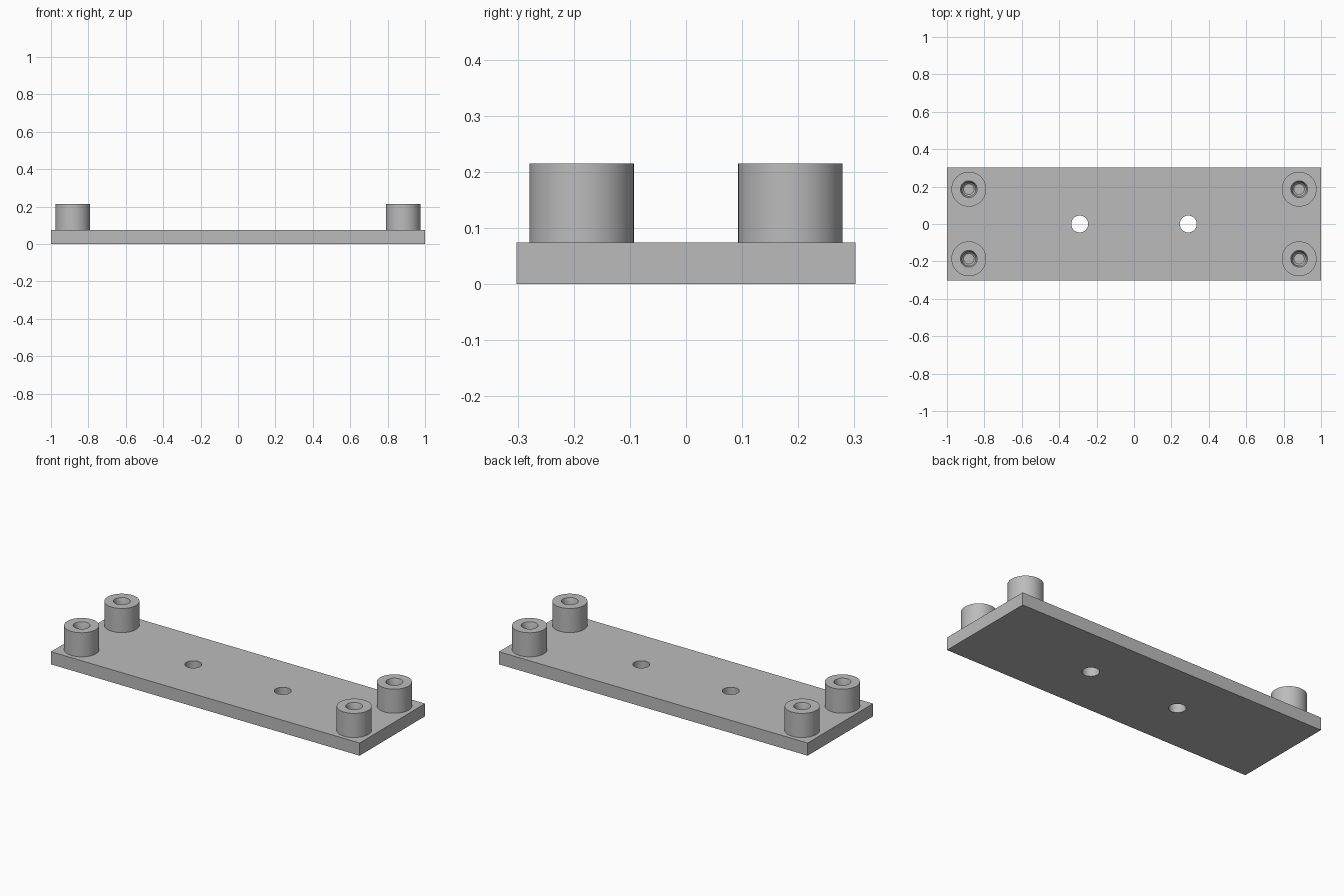
import bpy, bmesh, math
from mathutils import Matrix

if "Cube" in bpy.data.objects:
    bpy.data.objects.remove(bpy.data.objects["Cube"], do_unlink=True)

PLATE_TOP = 0.074
POST_TOP = 0.215
SEGMENTS = 64

grey = bpy.data.materials.new("plain_grey")
grey.use_nodes = True
grey.diffuse_color = (0.5, 0.5, 0.5, 1)
grey.node_tree.nodes["Principled BSDF"].inputs["Base Color"].default_value = grey.diffuse_color


def make_object(name, bm, location=(0, 0, 0)):
    bmesh.ops.recalc_face_normals(bm, faces=bm.faces)
    mesh = bpy.data.meshes.new(name)
    bm.to_mesh(mesh)
    bm.free()
    mesh.materials.append(grey)
    obj = bpy.data.objects.new(name, mesh)
    obj.location = location
    bpy.context.collection.objects.link(obj)
    return obj


def smooth(obj):
    bpy.ops.object.select_all(action="DESELECT")
    obj.select_set(True)
    bpy.context.view_layer.objects.active = obj
    bpy.ops.object.shade_smooth_by_angle(angle=math.radians(30))


def lathe(profile):
    # Revolve (radius, height) points about z
    bm = bmesh.new()
    verts = [bm.verts.new((r, 0, z)) for r, z in profile]
    edges = [bm.edges.new(pair) for pair in zip(verts, verts[1:])]
    bmesh.ops.spin(bm, geom=verts + edges, cent=(0, 0, 0), axis=(0, 0, 1),
                   angle=math.tau, steps=SEGMENTS, use_merge=True)
    bmesh.ops.remove_doubles(bm, verts=bm.verts, dist=1e-5)
    return bm


# Base plate
bm = bmesh.new()
bmesh.ops.create_cube(bm, size=1, matrix=Matrix.Translation((0, 0, PLATE_TOP / 2))
                      @ Matrix.Diagonal((2, 0.605, PLATE_TOP, 1)))
plate = make_object("base_plate", bm)

# Two through holes in the plate
for x in (-0.29, 0.29):
    bm = bmesh.new()
    bmesh.ops.create_cone(bm, cap_ends=True, segments=SEGMENTS, radius1=0.045,
                          radius2=0.045, depth=0.3)
    cutter = make_object("hole_cutter", bm, (x, 0, 0))
    cutter.hide_render = True
    cut = plate.modifiers.new("hole", "BOOLEAN")
    cut.solver = "EXACT"
    cut.object = cutter
    bpy.context.view_layer.objects.active = plate
    bpy.ops.object.modifier_apply(modifier=cut.name)
    bpy.data.objects.remove(cutter, do_unlink=True)
smooth(plate)

# Four corner posts, each with a stepped blind bore
post_profile = [(0.093, PLATE_TOP), (0.093, POST_TOP), (0.045, POST_TOP),
                (0.036, POST_TOP - 0.03), (0.036, PLATE_TOP + 0.01),
                (0.028, PLATE_TOP + 0.002), (0, PLATE_TOP + 0.002)]
for side, x in (("right", -0.883), ("left", 0.883)):
    for end, y in (("front", -0.186), ("back", 0.186)):
        smooth(make_object(f"{end}_{side}_post", lathe(post_profile), (x, y, 0)))
